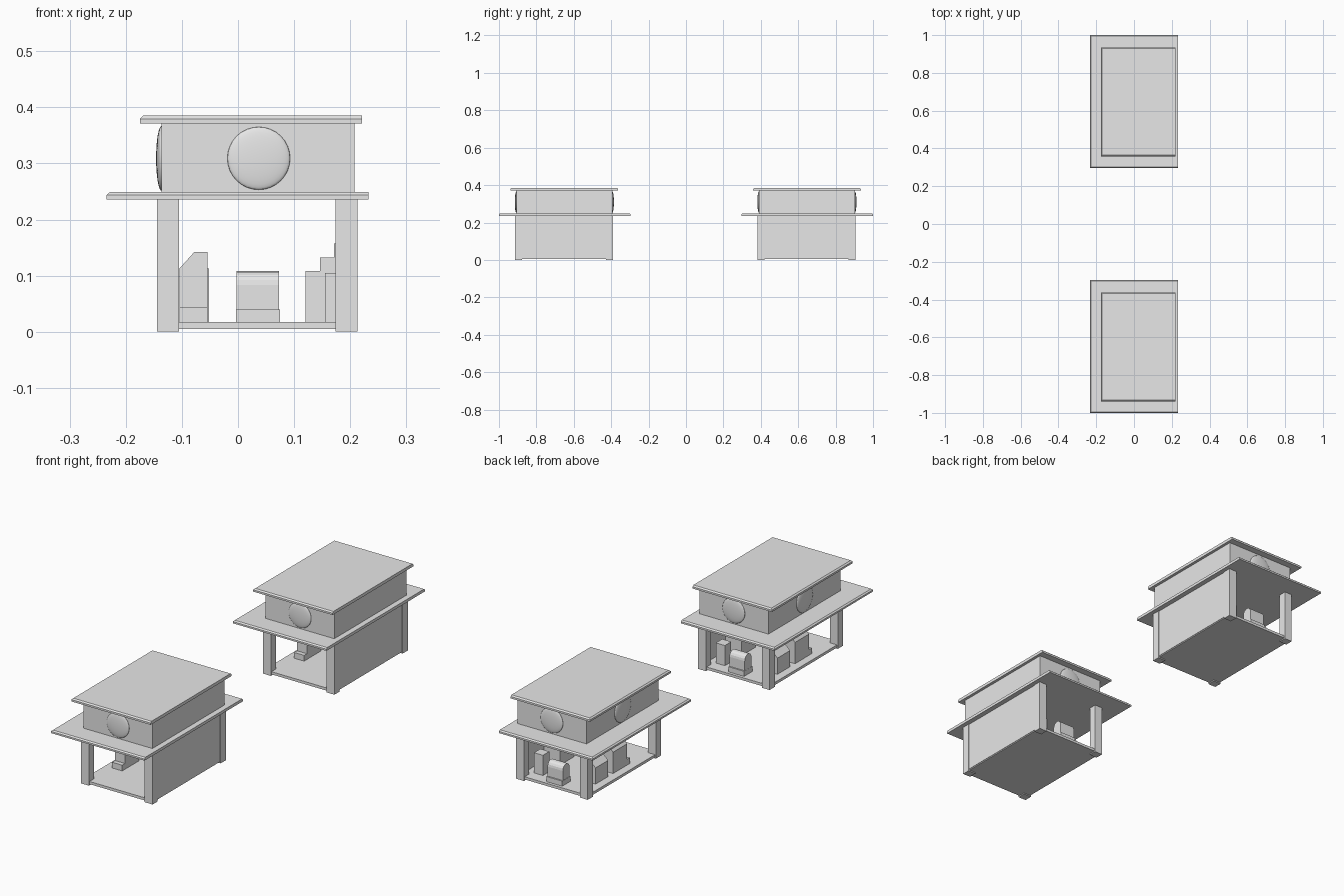
import bpy, bmesh
from math import radians, pi, sin, cos
from mathutils import Matrix

cube = bpy.data.objects.get("Cube")
if cube:
    bpy.data.objects.remove(cube, do_unlink=True)

grey = bpy.data.materials.new("plain_grey")
grey.use_nodes = True
grey.diffuse_color = (0.8, 0.8, 0.8, 1)
grey.node_tree.nodes["Principled BSDF"].inputs["Base Color"].default_value = (0.8, 0.8, 0.8, 1)


def finish(name, bm, y_shift, smooth=False):
    bmesh.ops.recalc_face_normals(bm, faces=bm.faces)
    mesh = bpy.data.meshes.new(name)
    bm.to_mesh(mesh)
    bm.free()
    mesh.materials.append(grey)
    obj = bpy.data.objects.new(name, mesh)
    obj.location.y = y_shift
    bpy.context.collection.objects.link(obj)
    if smooth:
        for p in mesh.polygons:
            p.use_smooth = True
    return obj


def box(name, x, y, z, shift):
    """Box from (min, max) ranges."""
    bm = bmesh.new()
    bmesh.ops.create_cube(bm, size=1)
    for v in bm.verts:
        v.co = [r[0] if c < 0 else r[1] for c, r in zip(v.co, (x, y, z))]
    return finish(name, bm, shift)


def roof_slab(name, x, y, z, shift, taper=0.006):
    """Flat roof with a thin sloped top edge, vertical on the wall side."""
    mid = z[0] + 0.6 * (z[1] - z[0])
    rings = []
    bm = bmesh.new()
    for h, t in ((z[0], 0), (mid, 0), (z[1], taper)):
        rings.append([bm.verts.new(c) for c in (
            (x[0] + t, y[0] + t, h), (x[1], y[0] + t, h),
            (x[1], y[1] - t, h), (x[0] + t, y[1] - t, h))])
    bm.faces.new(rings[0])
    bm.faces.new(rings[-1])
    for a, b in zip(rings, rings[1:]):
        for i in range(4):
            j = (i + 1) % 4
            bm.faces.new((a[i], a[j], b[j], b[i]))
    return finish(name, bm, shift)


def prism(name, profile, axis, span, shift):
    """Extrude a (horizontal, height) profile along the x or y axis."""
    bm = bmesh.new()
    ends = [[bm.verts.new((p, s, h) if axis == "y" else (s, p, h))
             for p, h in profile] for s in span]
    for end in ends:
        bm.faces.new(end)
    n = len(profile)
    for i in range(n):
        j = (i + 1) % n
        bm.faces.new((ends[0][i], ends[0][j], ends[1][j], ends[1][i]))
    return finish(name, bm, shift)


def dome(name, centre, radius, bulge, axis, shift):
    """Shallow round lens set into an upper wall."""
    bm = bmesh.new()
    bmesh.ops.create_uvsphere(bm, u_segments=32, v_segments=16, radius=1)
    turn = Matrix.Rotation(radians(90), 4, "Y" if axis == "x" else "X")
    size = Matrix.Diagonal((radius, radius, bulge, 1))
    bmesh.ops.transform(bm, matrix=Matrix.Translation(centre) @ turn @ size, verts=bm.verts)
    return finish(name, bm, shift, True)


def pavilion(tag, s):
    # Floor, posts and the closed side wall
    box(tag + "_floor", (-0.14, 0.208), (-0.26, 0.253), (0.005, 0.017), s)
    for px, side in ((-0.144, "right"), (0.174, "left")):
        for py, end in ((-0.265, "front"), (0.221, "back")):
            box(f"{tag}_{end}_{side}_post", (px, px + 0.039), (py, py + 0.037), (0, 0.237), s)
    box(tag + "_side_wall", (0.2, 0.21), (-0.235, 0.23), (0.01, 0.237), s)

    # Two roofs with the upper storey between them
    roof_slab(tag + "_lower_roof", (-0.234, 0.233), (-0.3515, 0.3515), (0.236, 0.249), s)
    box(tag + "_upper_storey", (-0.136, 0.208), (-0.259, 0.255), (0.248, 0.372), s)
    roof_slab(tag + "_upper_roof", (-0.175, 0.221), (-0.29, 0.286), (0.371, 0.385), s)

    # Round domes on the front, back and open side
    dome(tag + "_front_dome", (0.037, -0.259, 0.309), 0.056, 0.008, "y", s)
    dome(tag + "_back_dome", (0.037, 0.255, 0.309), 0.056, 0.008, "y", s)
    dome(tag + "_side_dome", (-0.136, -0.002, 0.309), 0.058, 0.01, "x", s)

    # Chamfered cabinets along the open side
    prism(tag + "_tall_cabinet", [(-0.104, 0.017), (-0.054, 0.017), (-0.054, 0.142),
                                  (-0.078, 0.142), (-0.104, 0.113)], "y", (-0.08, 0.02), s)
    prism(tag + "_low_cabinet", [(-0.104, 0.017), (-0.052, 0.017), (-0.052, 0.113),
                                 (-0.08, 0.113), (-0.104, 0.09)], "y", (0.055, 0.145), s)
    box(tag + "_cabinet_plinth", (-0.104, -0.054), (-0.1, -0.08), (0.017, 0.043), s)

    # Round-topped stand at the back, on a slightly wider base
    arc = [(0.21 + 0.024 * cos(a), 0.083 + 0.025 * sin(a))
           for a in [i * pi / 8 for i in range(9)]]
    prism(tag + "_round_stand", [(0.186, 0.017), (0.234, 0.017)] + arc, "x", (-0.003, 0.073), s)
    box(tag + "_stand_base", (-0.004, 0.075), (0.18, 0.24), (0.017, 0.04), s)

    # Box and stepped shelf near the closed wall
    box(tag + "_corner_box", (0.12, 0.165), (0.155, 0.2), (0.017, 0.108), s)
    prism(tag + "_stepped_shelf", [(0.12, 0.017), (0.2, 0.017), (0.2, 0.157), (0.171, 0.157),
                                   (0.171, 0.132), (0.146, 0.132), (0.146, 0.108), (0.12, 0.108)],
          "y", (-0.02, 0.08), s)
    box(tag + "_wall_bench", (0.155, 0.2), (-0.05, -0.02), (0.017, 0.105), s)


pavilion("front_pavilion", -0.6485)
pavilion("back_pavilion", 0.6485)
